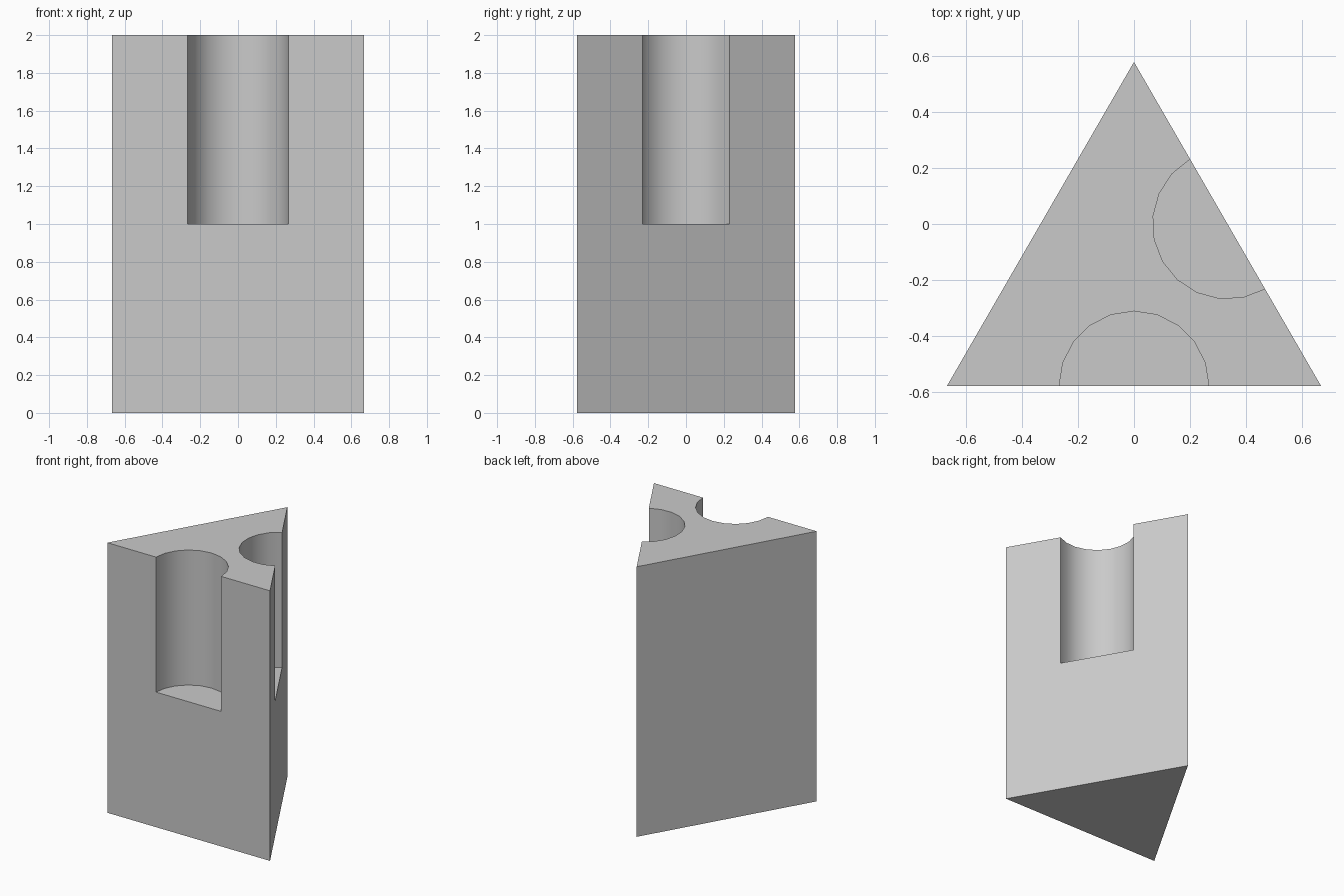
import bpy
import bmesh
from math import radians
from mathutils import Matrix, Vector

if "Cube" in bpy.data.objects:
    bpy.data.objects.remove(bpy.data.objects["Cube"], do_unlink=True)

SIDE = 4 / 3
DEPTH = SIDE * 0.75 ** 0.5
HEIGHT, LEDGE = 2.0, 1.0
RADIUS = SIDE / 5
STEPS = 10  # facets in each half-round groove

grey = bpy.data.materials.new("light_grey")
grey.use_nodes = True
grey.diffuse_color = (0.59, 0.59, 0.59, 1)
grey.node_tree.nodes["Principled BSDF"].inputs["Base Color"].default_value = grey.diffuse_color

bm = bmesh.new()


def ring(points, z):
    return [bm.verts.new((p.x, p.y, z)) for p in points]


def groove_arc(start, end):
    """Half circle bulging inwards, centred on the middle of a side."""
    middle = (start + end) / 2
    arm = (start - end).normalized() * RADIUS
    return [middle + Matrix.Rotation(radians(-180 * i / STEPS), 2) @ arm
            for i in range(STEPS + 1)]


# Triangular footprint, counter-clockwise: front left, front right, back
corners = [Vector((-SIDE / 2, -DEPTH / 2)),
           Vector((SIDE / 2, -DEPTH / 2)),
           Vector((0, DEPTH / 2))]
base = ring(corners, 0)
top = ring(corners, HEIGHT)
bm.faces.new(base[::-1])

# Side walls, the first two notched by a groove from the top down to a ledge
rim = []
for i in range(3):
    j = (i + 1) % 3
    rim.append(top[i])
    wall = [base[i], base[j], top[j]]
    if i < 2:
        arc = groove_arc(corners[i], corners[j])
        low, high = ring(arc, LEDGE), ring(arc, HEIGHT)
        wall += [high[-1], low[-1], low[0], high[0]]
        bm.faces.new(low[::-1])
        for k in range(STEPS):
            bm.faces.new((low[k], low[k + 1], high[k + 1], high[k]))
        rim += high
    bm.faces.new(wall + [top[i]])
bm.faces.new(rim)
bmesh.ops.recalc_face_normals(bm, faces=bm.faces)

# Triangulate the concave faces so they fill cleanly
bmesh.ops.triangulate(bm, faces=[f for f in bm.faces if len(f.verts) > 4])

mesh = bpy.data.meshes.new("grooved_prism")
bm.to_mesh(mesh)
bm.free()
mesh.materials.append(grey)
prism = bpy.data.objects.new("grooved_prism", mesh)
bpy.context.collection.objects.link(prism)

# Smooth groove walls with crisp edges
bpy.ops.object.select_all(action="DESELECT")
prism.select_set(True)
bpy.context.view_layer.objects.active = prism
bpy.ops.object.shade_smooth_by_angle(angle=radians(30))
